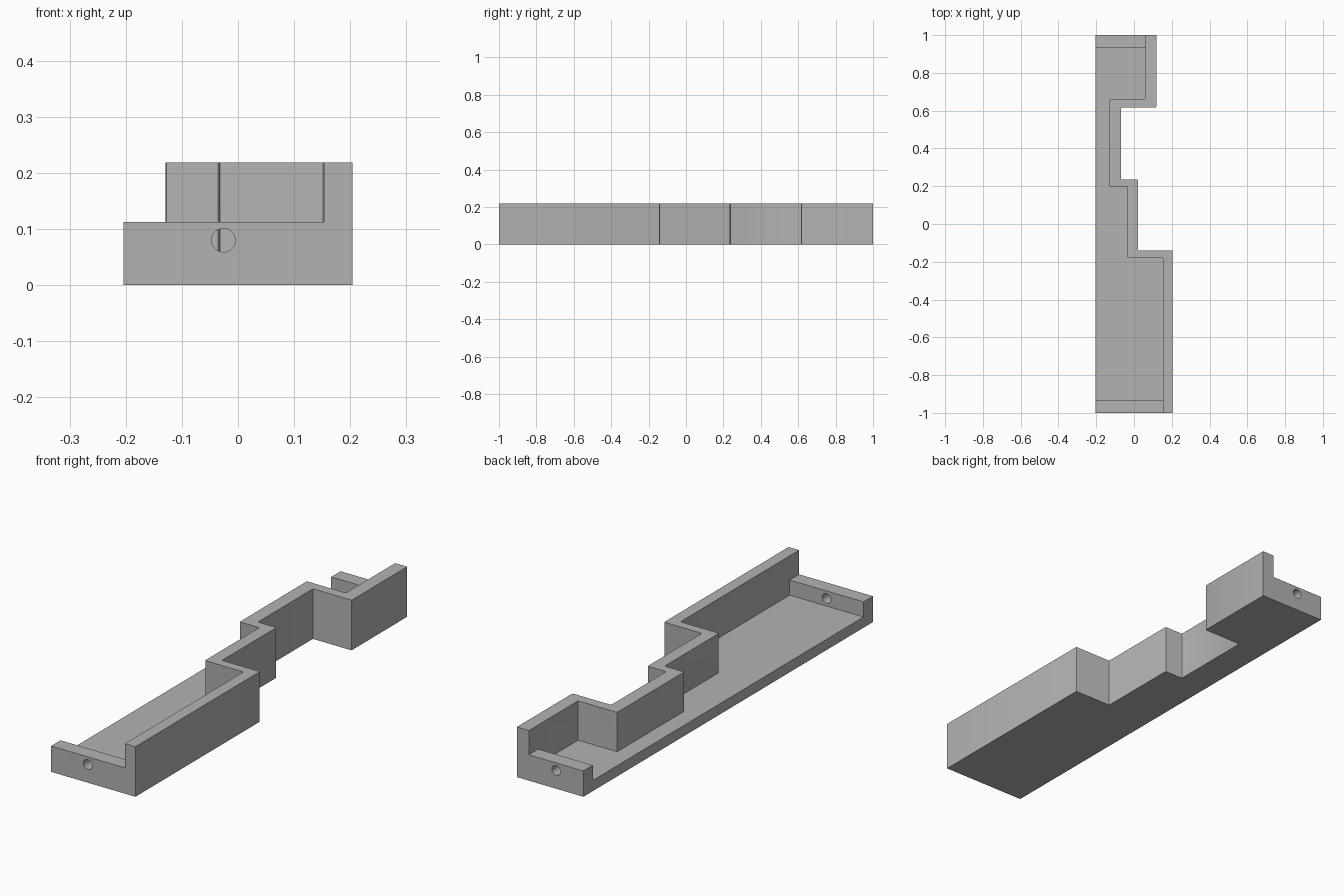
import bpy, bmesh
from mathutils import Vector

scene = bpy.context.scene
cube = bpy.data.objects.get("Cube")
if cube:
    bpy.data.objects.remove(cube, do_unlink=True)

grey = bpy.data.materials.new("plain grey")
grey.use_nodes = True
GREY = (0.45, 0.45, 0.45, 1)
grey.diffuse_color = GREY
grey.node_tree.nodes["Principled BSDF"].inputs["Base Color"].default_value = GREY

LEFT, HEIGHT, LIP_TOP, FLOOR_TOP, LIP_Y = -0.204, 0.219, 0.113, 0.047, 0.935


def ease(path, d=0.006):
    """Round every corner between the two ends of a path."""
    out = [Vector(path[0])]
    for a, p, b in zip(path, path[1:], path[2:]):
        a, p, b = Vector(a), Vector(p), Vector(b)
        s, e = p + (a - p).normalized() * d, p + (b - p).normalized() * d
        out += [s, (s + e) / 4 + p / 2, e]
    return out + [Vector(path[-1])]


def prism(name, outline, z0, z1):
    bm = bmesh.new()
    face = bm.faces.new([bm.verts.new((p[0], p[1], z0)) for p in outline])
    top = bmesh.ops.extrude_face_region(bm, geom=[face])["geom"]
    bmesh.ops.translate(bm, vec=(0, 0, z1 - z0),
                        verts=[v for v in top if isinstance(v, bmesh.types.BMVert)])
    bmesh.ops.recalc_face_normals(bm, faces=bm.faces)
    mesh = bpy.data.meshes.new(name)
    bm.to_mesh(mesh)
    bm.free()
    mesh.materials.append(grey)
    obj = bpy.data.objects.new(name, mesh)
    scene.collection.objects.link(obj)
    return obj


def inner_path(y):
    """Inside face of the stepped wall, reaching from -y to y."""
    return ease([(0.153, -y), (0.153, -0.18), (-0.034, -0.18), (-0.034, 0.196),
                 (-0.129, 0.196), (-0.129, 0.66), (0.06, 0.66), (0.06, y)])


def cut(obj, cutter):
    mod = obj.modifiers.new(cutter.name, 'BOOLEAN')
    mod.operation, mod.solver, mod.object = 'DIFFERENCE', 'EXACT', cutter
    bpy.context.view_layer.objects.active = obj
    bpy.ops.object.modifier_apply(modifier=mod.name)
    bpy.data.objects.remove(cutter, do_unlink=True)


# Solid body with the stepped outer side
outer = ease([(0.204, -1), (0.204, -0.14), (0.021, -0.14), (0.021, 0.236),
              (-0.069, 0.236), (-0.069, 0.616), (0.118, 0.616), (0.118, 1)])
tray = prism("stepped_tray", [(LEFT, -1)] + outer + [(LEFT, 1)], 0, HEIGHT)

# Floor pocket between the end lips, then the upper space over the lips
for name, y, z in (("floor_pocket", LIP_Y, FLOOR_TOP), ("upper_space", 1.1, LIP_TOP)):
    cut(tray, prism(name, [(-0.4, -y)] + inner_path(y) + [(-0.4, y)], z, 0.4))

# Round hole through each end lip
for name, x, y in (("front_hole", -0.026, -0.97), ("back_hole", -0.072, 0.97)):
    bpy.ops.mesh.primitive_cylinder_add(vertices=32, radius=0.021, depth=0.2,
                                        location=(x, y, 0.08), rotation=(1.5708, 0, 0))
    hole = bpy.context.object
    hole.name = name
    hole.data.materials.append(grey)
    cut(tray, hole)

bpy.ops.object.select_all(action='DESELECT')
tray.select_set(True)
bpy.context.view_layer.objects.active = tray
bpy.ops.object.shade_smooth_by_angle(angle=0.5)
